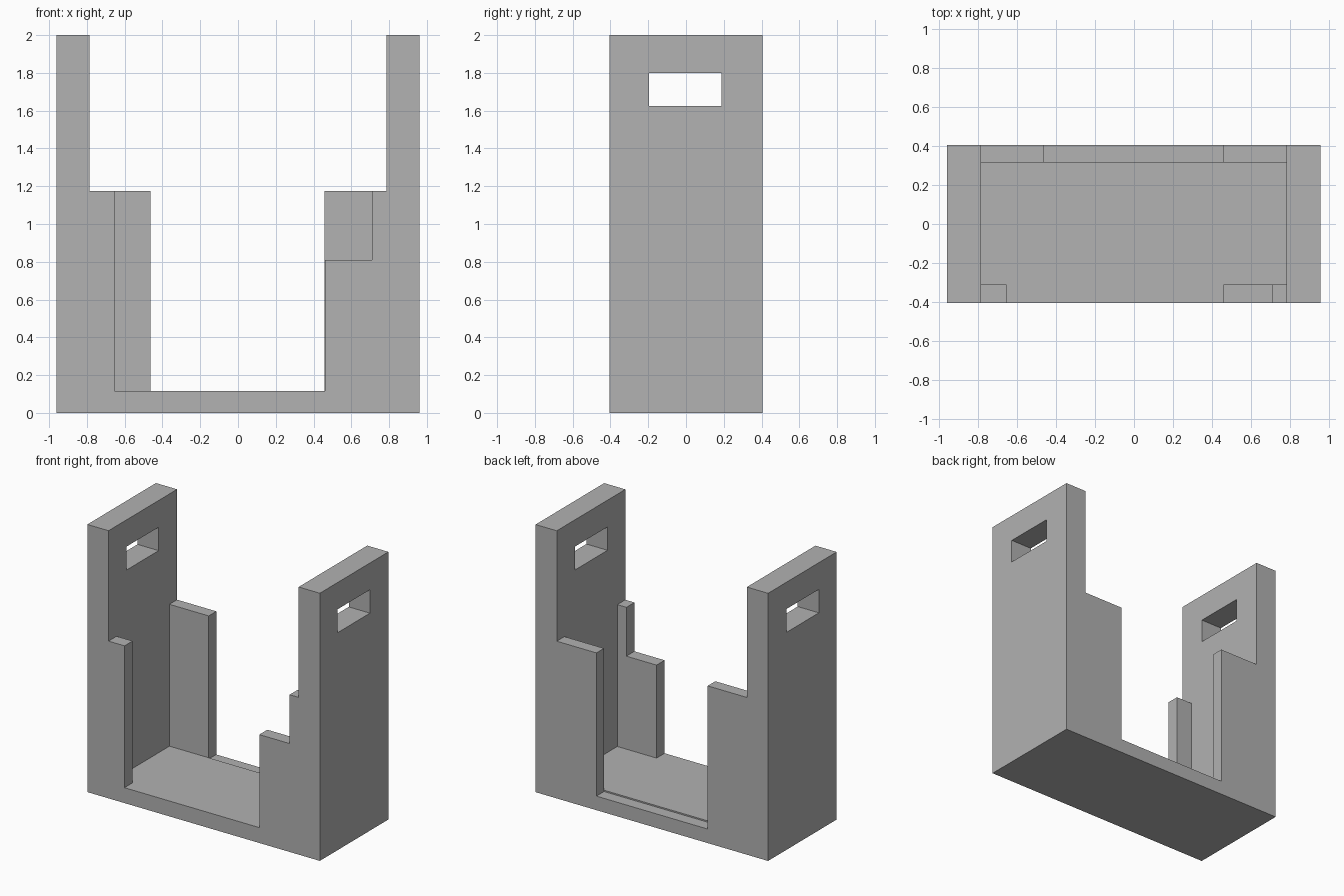
import bpy, bmesh

cube = bpy.data.objects.get("Cube")
if cube:
    bpy.data.objects.remove(cube, do_unlink=True)

grey = bpy.data.materials.new("plain grey")
grey.use_nodes = True
colour = (0.445, 0.445, 0.445, 1)
grey.diffuse_color = colour
grey.node_tree.nodes["Principled BSDF"].inputs["Base Color"].default_value = colour

LEFT, RIGHT, TOP = -0.962, 0.96, 2.0
WALL_L, WALL_R = -0.787, 0.785      # inner faces of the end walls
LEDGE, FLOOR, SILL = 1.175, 0.115, 0.105
FRONT, FRONT_IN, BACK_IN, BACK = -0.405, -0.31, 0.315, 0.405


def prism(name, profile, y0, y1):
    """Extrude an x-z outline from y0 to y1."""
    bm = bmesh.new()
    face = bm.faces.new([bm.verts.new((x, y0, z)) for x, z in profile])
    new = bmesh.ops.extrude_face_region(bm, geom=[face])["geom"]
    verts = [v for v in new if isinstance(v, bmesh.types.BMVert)]
    bmesh.ops.translate(bm, verts=verts, vec=(0, y1 - y0, 0))
    bmesh.ops.recalc_face_normals(bm, faces=bm.faces)
    mesh = bpy.data.meshes.new(name)
    bm.to_mesh(mesh)
    bm.free()
    mesh.materials.append(grey)
    obj = bpy.data.objects.new(name, mesh)
    bpy.context.collection.objects.link(obj)
    return obj


def outline(inner):
    """Outer rectangle with the given inner edge, running left to right."""
    return [(RIGHT, TOP), (RIGHT, 0), (LEFT, 0), (LEFT, TOP), (WALL_L, TOP)] + inner + [(WALL_R, TOP)]


def combine(target, tool, operation):
    mod = target.modifiers.new(operation.title(), "BOOLEAN")
    mod.operation, mod.solver, mod.object = operation, "EXACT", tool
    bpy.context.view_layer.update()
    graph = bpy.context.evaluated_depsgraph_get()
    result = bpy.data.meshes.new_from_object(target.evaluated_get(graph))
    target.modifiers.clear()
    target.data = result
    bpy.data.objects.remove(tool, do_unlink=True)


# End walls and floor
holder = prism("open_holder", outline([(WALL_L, FLOOR), (WALL_R, FLOOR)]), FRONT_IN, BACK_IN)

# Front frame: narrow left flange, stepped right flange
front = prism("front_frame", outline([
    (WALL_L, LEDGE), (-0.655, LEDGE), (-0.655, FLOOR), (0.46, FLOOR),
    (0.46, 0.81), (0.71, 0.81), (0.71, LEDGE), (WALL_R, LEDGE)]), FRONT, FRONT_IN)

# Back frame: equal flanges with a slightly lower sill
back = prism("back_frame", outline([
    (WALL_L, LEDGE), (-0.463, LEDGE), (-0.463, SILL), (0.457, SILL),
    (0.457, LEDGE), (WALL_R, LEDGE)]), BACK_IN, BACK)

for part in (front, back):
    combine(holder, part, "UNION")

# Handle slots through both end walls
slot = prism("handle_cutter", [(-1.2, 1.625), (1.2, 1.625), (1.2, 1.8), (-1.2, 1.8)], -0.195, 0.187)
combine(holder, slot, "DIFFERENCE")

# Merge coplanar faces left by the joins
bm = bmesh.new()
bm.from_mesh(holder.data)
bmesh.ops.remove_doubles(bm, verts=bm.verts, dist=0.0001)
bmesh.ops.dissolve_limit(bm, angle_limit=0.01, verts=bm.verts, edges=bm.edges)
bm.to_mesh(holder.data)
bm.free()
